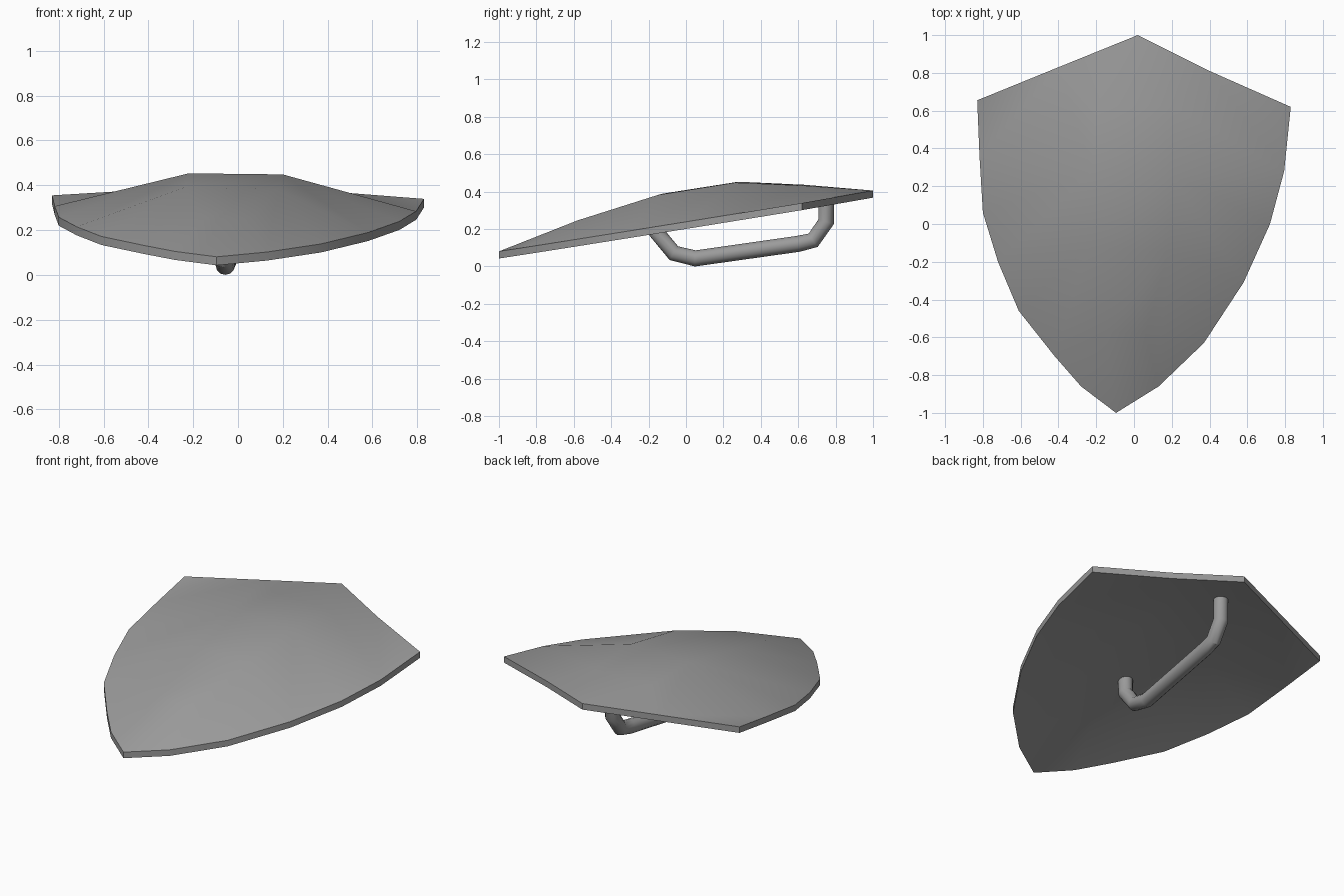
import bpy, bmesh

if "Cube" in bpy.data.objects:
    bpy.data.objects.remove(bpy.data.objects["Cube"])

THICK = 0.038

# Shield outline seen from above, clockwise from the top point
OUTLINE = [(0.02, 1.0), (0.40, 0.81), (0.83, 0.62), (0.795, 0.28), (0.72, 0.0),
           (0.58, -0.31), (0.37, -0.63), (0.13, -0.86), (-0.095, -1.0),
           (-0.28, -0.86), (-0.42, -0.70), (-0.61, -0.46), (-0.72, -0.20),
           (-0.80, 0.06), (-0.818, 0.36), (-0.83, 0.655), (-0.40, 0.83)]

# Raised points of the dome: x, y, height of front side, height of hollow side
INNER = [(0.20, 0.62, 0.090, 0.070), (0.20, 0.26, 0.164, 0.090),
         (0.18, -0.15, 0.165, 0.085), (0.06, -0.58, 0.098, 0.050),
         (-0.15, -0.57, 0.098, 0.050), (-0.24, -0.12, 0.165, 0.085),
         (-0.22, 0.28, 0.163, 0.090), (-0.20, 0.63, 0.090, 0.070)]

# Outline point -> raised point joins, going round once
LINKS = [(0, 7), (0, 0), (1, 0), (3, 1), (4, 1), (5, 2), (6, 2), (7, 3), (8, 3),
         (8, 4), (9, 4), (10, 5), (11, 5), (12, 6), (13, 6), (14, 6), (16, 7)]


def rim_z(x, y):
    return 0.243 + 0.163 * y - 0.006 * x


def smooth(obj):
    bpy.ops.object.select_all(action='DESELECT')
    obj.select_set(True)
    bpy.context.view_layer.objects.active = obj
    bpy.ops.object.shade_smooth_by_angle(angle=0.6)


def skin(bm, drop, side):
    """One face of the shield; returns its rim vertices."""
    rim = [bm.verts.new((x, y, rim_z(x, y) - drop)) for x, y in OUTLINE]
    top = [bm.verts.new((p[0], p[1], rim_z(p[0], p[1]) - drop + p[side])) for p in INNER]
    for (o1, i1), (o2, i2) in zip(LINKS, LINKS[1:] + LINKS[:1]):
        if o1 != o2:
            bm.faces.new((rim[o1], top[i1], rim[o2]))
        if i1 != i2:
            bm.faces.new((top[i1], top[i2], rim[o2]))
    # flat upper corners
    bm.faces.new((rim[1], rim[3], rim[2]))
    bm.faces.new((rim[14], rim[16], rim[15]))
    # middle strip
    for k in range(3):
        bm.faces.new((top[k], top[k + 1], top[6 - k], top[7 - k]))
    return rim


grey = bpy.data.materials.new("dark_grey")
grey.diffuse_color = (0.33, 0.33, 0.33, 1)
grey.use_nodes = True
grey.node_tree.nodes["Principled BSDF"].inputs["Base Color"].default_value = grey.diffuse_color

# Shield body: domed front, shallower hollow back, rim band between
bm = bmesh.new()
front = skin(bm, 0, 2)
back = skin(bm, THICK, 3)
n = len(OUTLINE)
for i in range(n):
    j = (i + 1) % n
    bm.faces.new((front[i], front[j], back[j], back[i]))
bmesh.ops.recalc_face_normals(bm, faces=bm.faces[:])
mesh = bpy.data.meshes.new("shield_body")
bm.to_mesh(mesh)
bm.free()
mesh.materials.append(grey)
shield = bpy.data.objects.new("shield_body", mesh)
bpy.context.collection.objects.link(shield)
smooth(shield)

# Handle: round bar bent behind the shield, given as y, z
PATH = [(-0.160, 0.31), (-0.155, 0.18), (-0.065, 0.071), (0.05, 0.043),
        (0.60, 0.121), (0.68, 0.140), (0.75, 0.24), (0.75, 0.40)]
curve = bpy.data.curves.new("handle", 'CURVE')
curve.dimensions = '3D'
curve.bevel_depth = 0.043
curve.bevel_resolution = 4
curve.use_fill_caps = True
spline = curve.splines.new('POLY')
spline.points.add(len(PATH) - 1)
for point, (y, z) in zip(spline.points, PATH):
    point.co = (-0.06 + 0.06 * y, y, z, 1)
curve.materials.append(grey)
handle = bpy.data.objects.new("handle", curve)
bpy.context.collection.objects.link(handle)
bpy.ops.object.select_all(action='DESELECT')
handle.select_set(True)
bpy.context.view_layer.objects.active = handle
bpy.ops.object.convert(target='MESH')
smooth(bpy.context.view_layer.objects.active)
